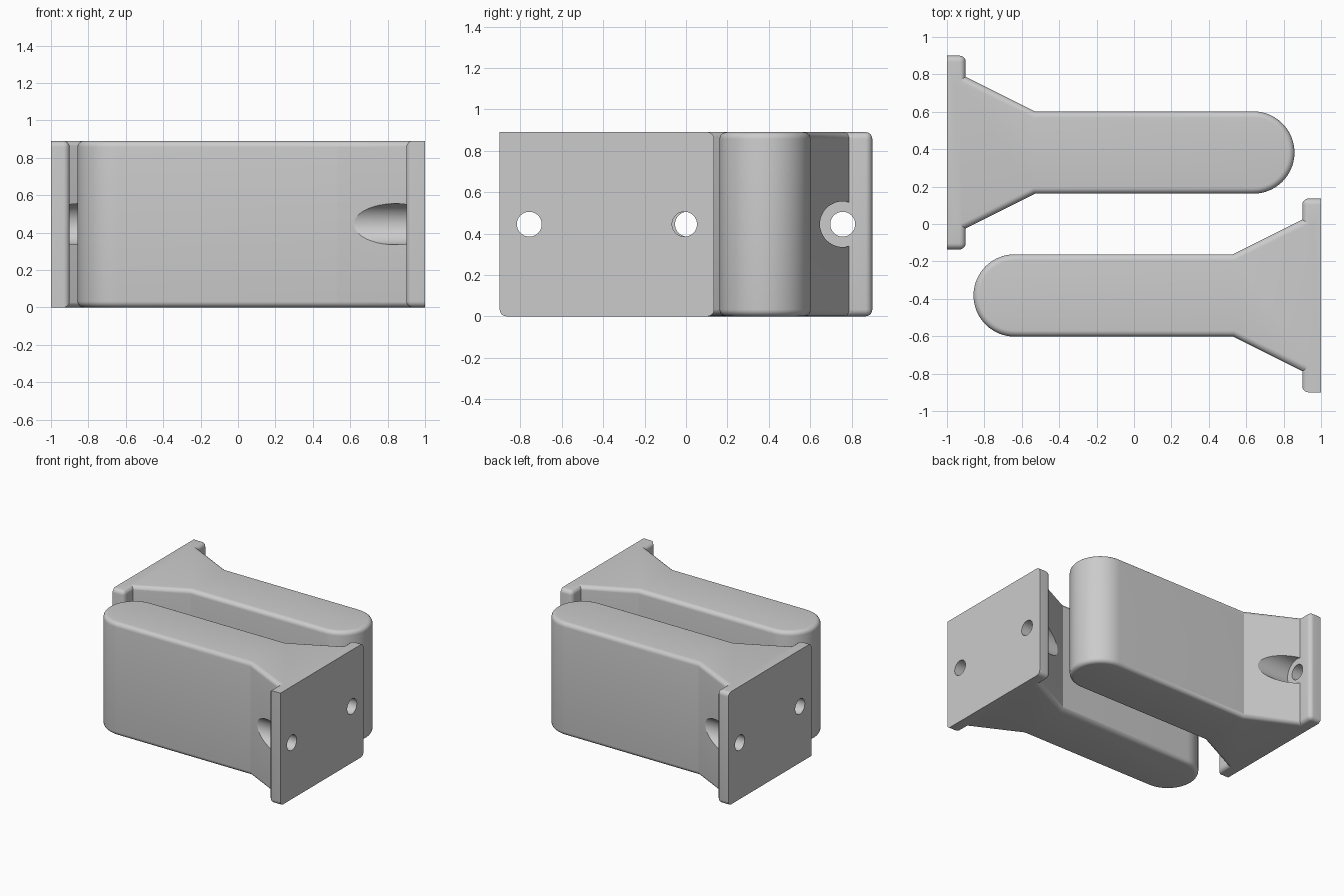
import bpy, bmesh, math
from mathutils import Matrix

if "Cube" in bpy.data.objects:
    bpy.data.objects.remove(bpy.data.objects["Cube"])

H = 0.89          # height
CY = -0.382       # centre line of the first bracket
R = 0.22          # half width of the arm
FILLET = 0.033

grey = bpy.data.materials.new("plain grey")
grey.diffuse_color = (0.6, 0.6, 0.6, 1)
grey.use_nodes = True
grey.node_tree.nodes["Principled BSDF"].inputs["Base Color"].default_value = grey.diffuse_color


def make_object(name, bm):
    bmesh.ops.recalc_face_normals(bm, faces=bm.faces[:])
    me = bpy.data.meshes.new(name)
    bm.to_mesh(me)
    bm.free()
    me.materials.append(grey)
    ob = bpy.data.objects.new(name, me)
    bpy.context.collection.objects.link(ob)
    return ob


def bevel(bm, edges, width, segments):
    bmesh.ops.bevel(bm, geom=edges, offset=width, offset_type='OFFSET',
                    segments=segments, profile=0.5, affect='EDGES')


def combine(target, other, operation):
    bpy.context.view_layer.objects.active = target
    mod = target.modifiers.new("combine", 'BOOLEAN')
    mod.operation, mod.object, mod.solver = operation, other, 'EXACT'
    bpy.ops.object.modifier_apply(modifier=mod.name)
    bpy.data.objects.remove(other)


def rod(x0, x1, y, radius):
    bm = bmesh.new()
    place = Matrix.Translation(((x0 + x1) / 2, y, H / 2)) @ Matrix.Rotation(math.pi / 2, 4, 'Y')
    bmesh.ops.create_cone(bm, cap_ends=True, segments=48, radius1=radius,
                          radius2=radius, depth=x1 - x0, matrix=place)
    return make_object("cutter", bm)


def make_bracket(name):
    # Arm with round tip and flared root
    outline = [(0.96, -0.41), (0.91, -0.41), (0.53, -R)]
    outline += [(-0.638 - R * math.sin(a), -R * math.cos(a))
                for a in (math.pi * i / 32 for i in range(33))]
    outline += [(0.53, R), (0.91, 0.41), (0.96, 0.41)]
    bm = bmesh.new()
    face = bm.faces.new([bm.verts.new((x, CY + y, 0)) for x, y in outline])
    ext = bmesh.ops.extrude_face_region(bm, geom=[face])
    bmesh.ops.translate(bm, vec=(0, 0, H),
                        verts=[v for v in ext["geom"] if isinstance(v, bmesh.types.BMVert)])
    rim = [e for e in bm.edges
           if abs(e.verts[0].co.z - e.verts[1].co.z) < 1e-5
           and min(v.co.x for v in e.verts) < 0.955]
    bevel(bm, rim, FILLET, 6)
    arm = make_object(name, bm)

    # Screw head pockets in the flare
    for side in (-1, 1):
        combine(arm, rod(0.45, 0.95, CY + side * 0.375, 0.11), 'DIFFERENCE')

    # Mounting plate, one corner left square
    bm = bmesh.new()
    bmesh.ops.create_cube(bm, size=1, matrix=Matrix.Translation((0.95, CY, H / 2))
                          @ Matrix.Diagonal((0.1, 1.036, H, 1)))

    def rounded(e):
        a, b = (v.co for v in e.verts)
        if abs(a.x - b.x) > 0.05:
            return not (a.y < CY and a.z > H / 2)
        return a.x < 0.95

    bevel(bm, [e for e in bm.edges if rounded(e)], FILLET, 6)
    combine(arm, make_object("plate", bm), 'UNION')

    # Screw holes through the plate
    for side in (-1, 1):
        combine(arm, rod(0.8, 1.1, CY + side * 0.375, 0.06), 'DIFFERENCE')

    bpy.ops.object.select_all(action='DESELECT')
    arm.select_set(True)
    bpy.context.view_layer.objects.active = arm
    bpy.ops.object.shade_smooth_by_angle(angle=math.radians(25))
    return arm


# Second bracket is the first one flipped end over end
make_bracket("right_bracket")
left = make_bracket("left_bracket")
left.data.transform(Matrix.Translation((0, -2 * CY, H / 2))
                    @ Matrix.Rotation(math.pi, 4, 'Y')
                    @ Matrix.Translation((0, 0, -H / 2)))
